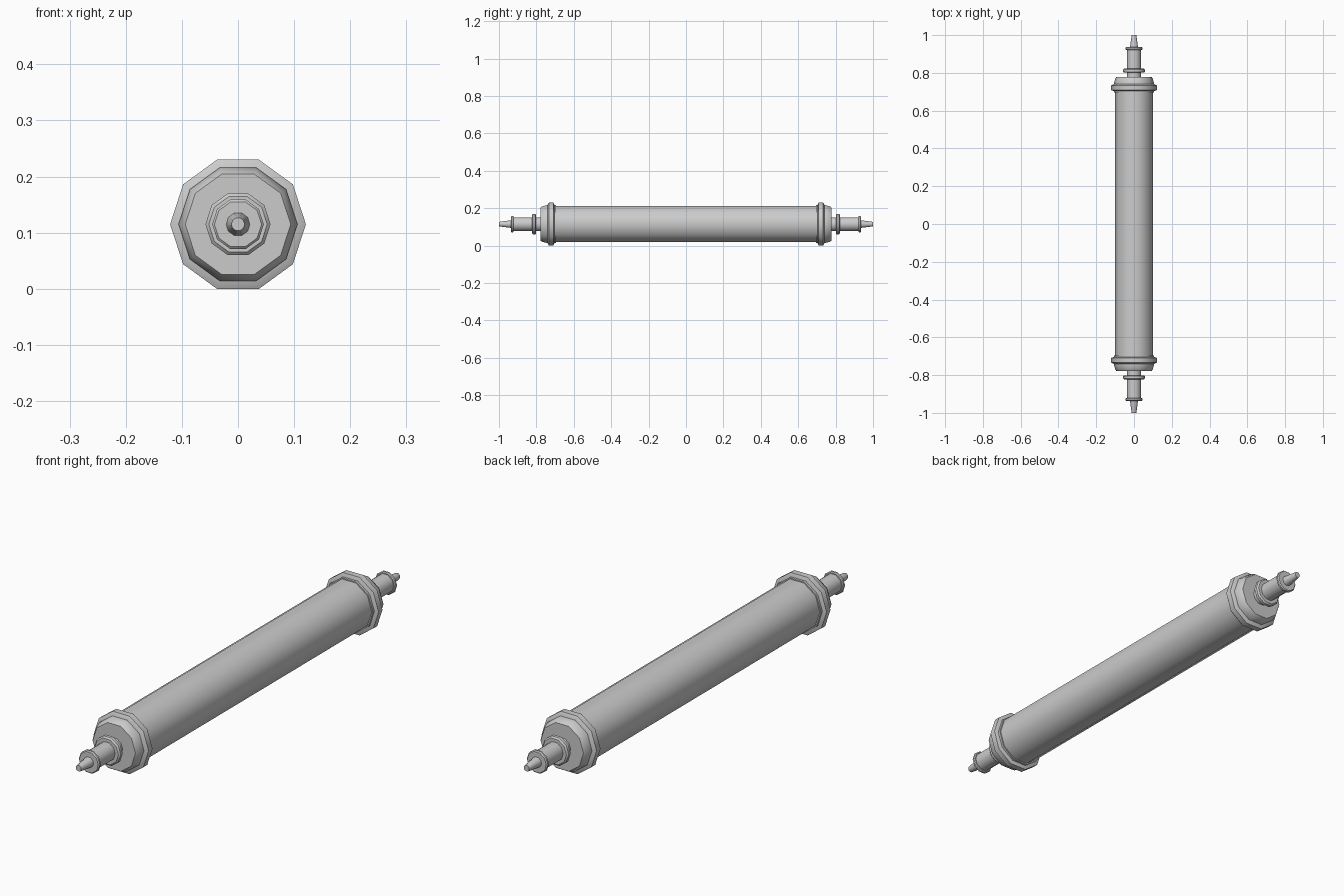
import bpy, bmesh, math

if "Cube" in bpy.data.objects:
    bpy.data.objects.remove(bpy.data.objects["Cube"])

SIDES = 10
CZ = 0.115  # axis height


def turned(name, profile, mirror=True):
    """Closed ten-sided solid turned around the y axis; profile is (y, radius)."""
    bm = bmesh.new()
    rings = []
    for y, r in profile:
        rings.append([bm.verts.new((r * math.cos(2 * math.pi * i / SIDES), y,
                                    r * math.sin(2 * math.pi * i / SIDES)))
                      for i in range(SIDES)])
    for a, b in zip(rings, rings[1:]):
        for i in range(SIDES):
            j = (i + 1) % SIDES
            bm.faces.new((a[i], a[j], b[j], b[i]))
    bm.faces.new(rings[0])
    bm.faces.new(rings[-1])
    bmesh.ops.recalc_face_normals(bm, faces=bm.faces)
    me = bpy.data.meshes.new(name)
    bm.to_mesh(me)
    bm.free()
    ob = bpy.data.objects.new(name, me)
    ob.location.z = CZ
    bpy.context.collection.objects.link(ob)
    if mirror:
        m = ob.modifiers.new("both_ends", 'MIRROR')
        m.use_axis = (False, True, False)
    bpy.ops.object.select_all(action='DESELECT')
    ob.select_set(True)
    bpy.context.view_layer.objects.active = ob
    bpy.ops.object.shade_smooth_by_angle(angle=math.radians(37))
    return ob


# Long central tube
turned("roller_tube", [(-0.72, 0.101), (0.72, 0.101)], mirror=False)

# End caps with tapered nose
turned("end_cap", [(0.695, 0.106), (0.745, 0.106), (0.768, 0.1), (0.777, 0.094)])

# Raised rims around the caps
turned("cap_rim", [(0.704, 0.108), (0.709, 0.121), (0.733, 0.121), (0.741, 0.106)])

# Axle stubs
turned("axle", [(0.76, 0.038), (0.93, 0.038)])

# Inner and outer axle flanges
turned("inner_flange", [(0.801, 0.052), (0.806, 0.058), (0.818, 0.058), (0.824, 0.052)])
turned("outer_flange", [(0.922, 0.042), (0.925, 0.046), (0.932, 0.046), (0.936, 0.042)])

# Tapered tips
turned("axle_tip", [(0.93, 0.022), (0.99, 0.014), (1.0, 0.012)])
